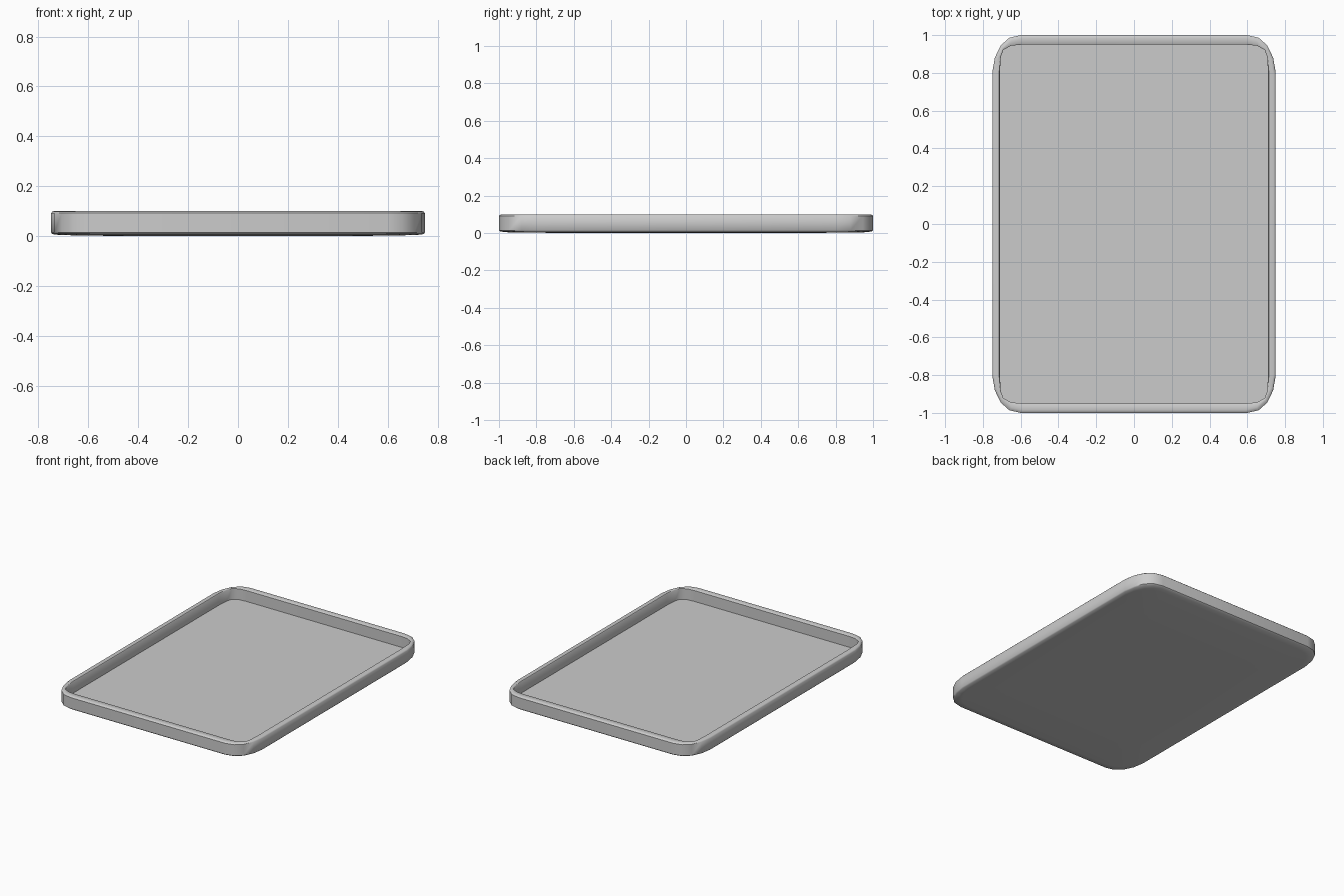
import bpy, bmesh

if "Cube" in bpy.data.objects:
    bpy.data.objects.remove(bpy.data.objects["Cube"])

# Quarter corner outlines: outer wall and tighter inner wall
OUTER = [(.75, .805), (.737, .88), (.706, .945), (.66, .986), (.60, 1.0)]
INNER = [(.71, .805), (.705, .885), (.692, .922), (.65, .944), (.60, .949)]


def loop_points(quarter, scale=1.0):
    """Mirror a corner into a full counter-clockwise outline."""
    back = quarter[::-1]
    pts = quarter + [(-x, y) for x, y in back]
    pts += [(-x, -y) for x, y in quarter] + [(x, -y) for x, y in back]
    return [(x * scale, y * scale) for x, y in pts]


# Rings from underside, up the outer wall, over the rim, down to the floor
rings = [
    (OUTER, .60, 0.0),
    (OUTER, .95, .004),
    (OUTER, .992, .008),
    (OUTER, 1.0, .015),
    (OUTER, 1.0, .092),
    (OUTER, .993, .098),
    (OUTER, .985, .1),
    (INNER, 1.005, .1),
    (INNER, 1.0, .096),
    (INNER, 1.0, .02),
]

bm = bmesh.new()
loops = [[bm.verts.new((x, y, z)) for x, y in loop_points(q, s)]
         for q, s, z in rings]
for a, b in zip(loops, loops[1:]):
    n = len(a)
    for i in range(n):
        j = (i + 1) % n
        bm.faces.new((a[i], a[j], b[j], b[i]))
bm.faces.new(loops[0][::-1])   # underside
bm.faces.new(loops[-1])        # tray floor
bmesh.ops.recalc_face_normals(bm, faces=bm.faces)

mesh = bpy.data.meshes.new("tray")
bm.to_mesh(mesh)
bm.free()
tray = bpy.data.objects.new("tray", mesh)
bpy.context.collection.objects.link(tray)

# Smooth walls, crisp floor edge
bpy.context.view_layer.objects.active = tray
tray.select_set(True)
bpy.ops.object.shade_smooth_by_angle(angle=0.8)
